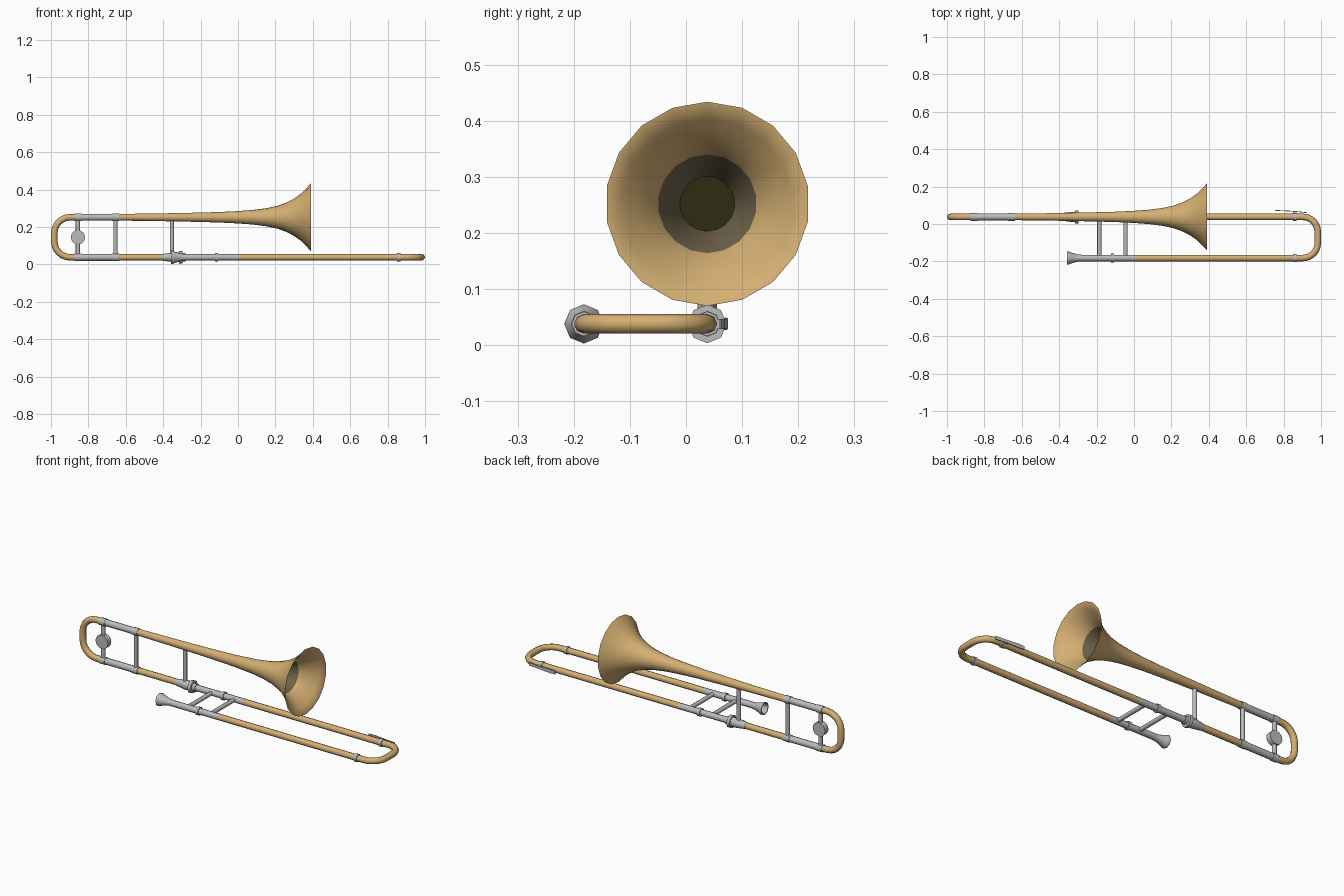
import bpy, bmesh, math
from mathutils import Vector

if "Cube" in bpy.data.objects:
    bpy.data.objects.remove(bpy.data.objects["Cube"])

def material(name, col):
    m = bpy.data.materials.new(name)
    m.diffuse_color = (*col, 1)
    m.use_nodes = True
    m.node_tree.nodes["Principled BSDF"].inputs["Base Color"].default_value = m.diffuse_color
    return m

BRASS = material("brass", (0.66, 0.43, 0.17))
SILVER = material("silver", (0.50, 0.50, 0.51))
DARK = material("dark bell throat", (0.16, 0.125, 0.07))
BLACK = material("bell bore", (0.025, 0.025, 0.006))

Y0, Y1 = 0.038, -0.182      # bell plane and mouthpiece-side slide
Z0, Z1 = 0.038, 0.252       # slide height and bell axis
R = 0.0175                  # main tube radius

def finish(name, bm, mats, angle=50, recalc=True):
    if recalc:
        bmesh.ops.recalc_face_normals(bm, faces=bm.faces)
    me = bpy.data.meshes.new(name)
    bm.to_mesh(me)
    bm.free()
    ob = bpy.data.objects.new(name, me)
    bpy.context.collection.objects.link(ob)
    for m in mats:
        me.materials.append(m)
    bpy.ops.object.select_all(action='DESELECT')
    ob.select_set(True)
    bpy.context.view_layer.objects.active = ob
    bpy.ops.object.shade_smooth_by_angle(angle=math.radians(angle))
    return ob

def skin(bm, rings, caps=True):
    """Join successive vertex rings with quads."""
    n = len(rings[0])
    for a, b in zip(rings, rings[1:]):
        for i in range(n):
            bm.faces.new((a[i], a[(i + 1) % n], b[(i + 1) % n], b[i]))
    if caps:
        bm.faces.new(rings[0])
        bm.faces.new(rings[-1])

def lathe(name, profile, y, z, mat, n=8, angle=50):
    """Revolve (x, radius) points about an x-parallel axis."""
    bm = bmesh.new()
    rings = [[bm.verts.new((x, y + r * math.sin(i * math.tau / n), z + r * math.cos(i * math.tau / n)))
              for i in range(n)] for x, r in profile]
    skin(bm, rings)
    return finish(name, bm, [mat], angle)

def tube(name, x0, x1, y, z, mat, r=R):
    return lathe(name, [(x0, r), (x1, r)], y, z, mat)

def sweep(name, pts, r, mat, n=8):
    """Round tube along a planar path."""
    bm = bmesh.new()
    pts = [Vector(p) for p in pts]
    normal = (pts[1] - pts[0]).cross(pts[len(pts) // 2] - pts[0])
    if normal.length < 1e-8:
        normal = (pts[1] - pts[0]).orthogonal()
    normal.normalize()
    rings = []
    for i, p in enumerate(pts):
        t = (pts[min(i + 1, len(pts) - 1)] - pts[max(i - 1, 0)]).normalized()
        side = t.cross(normal)
        rings.append([bm.verts.new(p + r * (math.cos(k * math.tau / n) * normal + math.sin(k * math.tau / n) * side))
                      for k in range(n)])
    skin(bm, rings)
    return finish(name, bm, [mat])

def bow_path(x_start, x_end, a, b, rad):
    """U-bend as (x, w) points, from w=a to w=b."""
    s = 1 if x_end > x_start else -1
    cx = x_end - s * rad
    out = [(x_start, a)]
    for c, t0 in ((a + rad, -90), (b - rad, 0)):
        for k in range(7):
            t = math.radians(t0 + 15 * k)
            out.append((cx + s * rad * math.cos(t), c + rad * math.sin(t)))
    return out + [(x_start, b)]

# bell: outer flare, then inner wall, throat and bore
flare = [(-0.66, 0.0175), (-0.45, 0.020), (-0.25, 0.024), (-0.1, 0.028), (0.0, 0.033), (0.08, 0.039),
         (0.15, 0.048), (0.21, 0.061), (0.26, 0.079), (0.30, 0.100), (0.335, 0.125), (0.365, 0.154), (0.39, 0.182)]
inner = [(0.39, 0.180), (0.366, 0.152), (0.337, 0.123), (0.303, 0.098), (0.285, 0.088), (0.262, 0.076),
         (0.212, 0.058), (0.18, 0.049)]
bm = bmesh.new()
N = 18
skin(bm, [[bm.verts.new((x, Y0 + r * math.sin(i * math.tau / N), Z1 + r * math.cos(i * math.tau / N)))
           for i in range(N)] for x, r in flare + inner])
bell = finish("bell", bm, [BRASS, DARK, BLACK])
for p in bell.data.polygons:
    d = math.hypot(p.center.y - Y0, p.center.z - Z1)
    if p.normal.x > 0.99 and d < 0.01:
        p.material_index = 2
    elif p.normal.x > 0 and 0.17 < p.center.x < 0.286:
        p.material_index = 1

# tuning bow at the back and slide bow at the front
sweep("tuning_bow", [(x, Y0, w) for x, w in bow_path(-0.86, -0.9825, Z0, Z1, 0.085)], R, BRASS)
sweep("slide_bow", [(x, w, Z0) for x, w in bow_path(0.86, 0.9825, Y1, Y0, 0.08)], R, BRASS)

# silver tuning sleeves with ferrules
for label, z in (("upper", Z1), ("lower", Z0)):
    tube(label + "_tuning_sleeve", -0.87, -0.645, Y0, z, SILVER, 0.0185)
    for x in (-0.856, -0.655):
        tube(label + "_tuning_ferrule", x - 0.018, x + 0.018, Y0, z, SILVER, 0.021)
tube("lower_neck_tube", -0.65, -0.38, Y0, Z0, BRASS)

# two slide legs: silver inner part, brass outer part, ferrules
for label, y in (("bell_side", Y0), ("mouth_side", Y1)):
    tube(label + "_inner_slide", -0.31, 0.012, y, Z0, SILVER)
    tube(label + "_outer_slide", 0.012, 0.87, y, Z0, BRASS)
    for x, w, r in ((-0.115, 0.009, 0.023), (0.86, 0.009, 0.022)):
        tube(label + "_slide_ferrule", x - w, x + w, y, Z0, SILVER, r)

# receiver and locking ring joining slide to bell
lathe("slide_receiver", [(-0.40, 0.0185), (-0.345, 0.026), (-0.316, 0.026), (-0.316, 0.0345), (-0.298, 0.0345),
                         (-0.298, 0.022), (-0.28, 0.022)], Y0, Z0, SILVER)

# mouthpiece with hollow cup
lathe("mouthpiece", [(-0.32, 0.008), (-0.34, 0.022), (-0.358, 0.029), (-0.358, 0.035), (-0.347, 0.035),
                     (-0.338, 0.030), (-0.31, 0.022), (-0.295, 0.0185), (-0.28, 0.0175)], Y1, Z0, SILVER)

# braces
for x, top in ((-0.856, Z1), (-0.655, Z1), (-0.353, Z1 - 0.01)):
    sweep("bell_brace", [(x, Y0, Z0), (x, Y0, top)], 0.0115, SILVER)
for x in (-0.185, -0.045):
    sweep("slide_brace", [(x, Y1, Z0), (x, Y0, Z0)], 0.0115, SILVER)

# round counterweight on the rear brace
sweep("counterweight", [(-0.856, Y0 - 0.015, 0.145), (-0.856, Y0 + 0.015, 0.145)], 0.038, SILVER, 16)

# water key: thin bent lever beside the slide
bm = bmesh.new()
rings = []
for x, y, h in ((0.755, 0.0735, 0.009), (0.80, 0.071, 0.011), (0.86, 0.068, 0.008), (0.925, 0.061, 0.009)):
    rings.append([bm.verts.new((x, y + dy, Z0 + dz)) for dy, dz in
                  ((-0.0025, -h), (0.0015, -h), (0.0015, h), (-0.0025, h))])
skin(bm, rings)
finish("water_key", bm, [SILVER], 30)
tube("water_key_pivot", 0.85, 0.87, 0.06, Z0, SILVER, 0.009)
